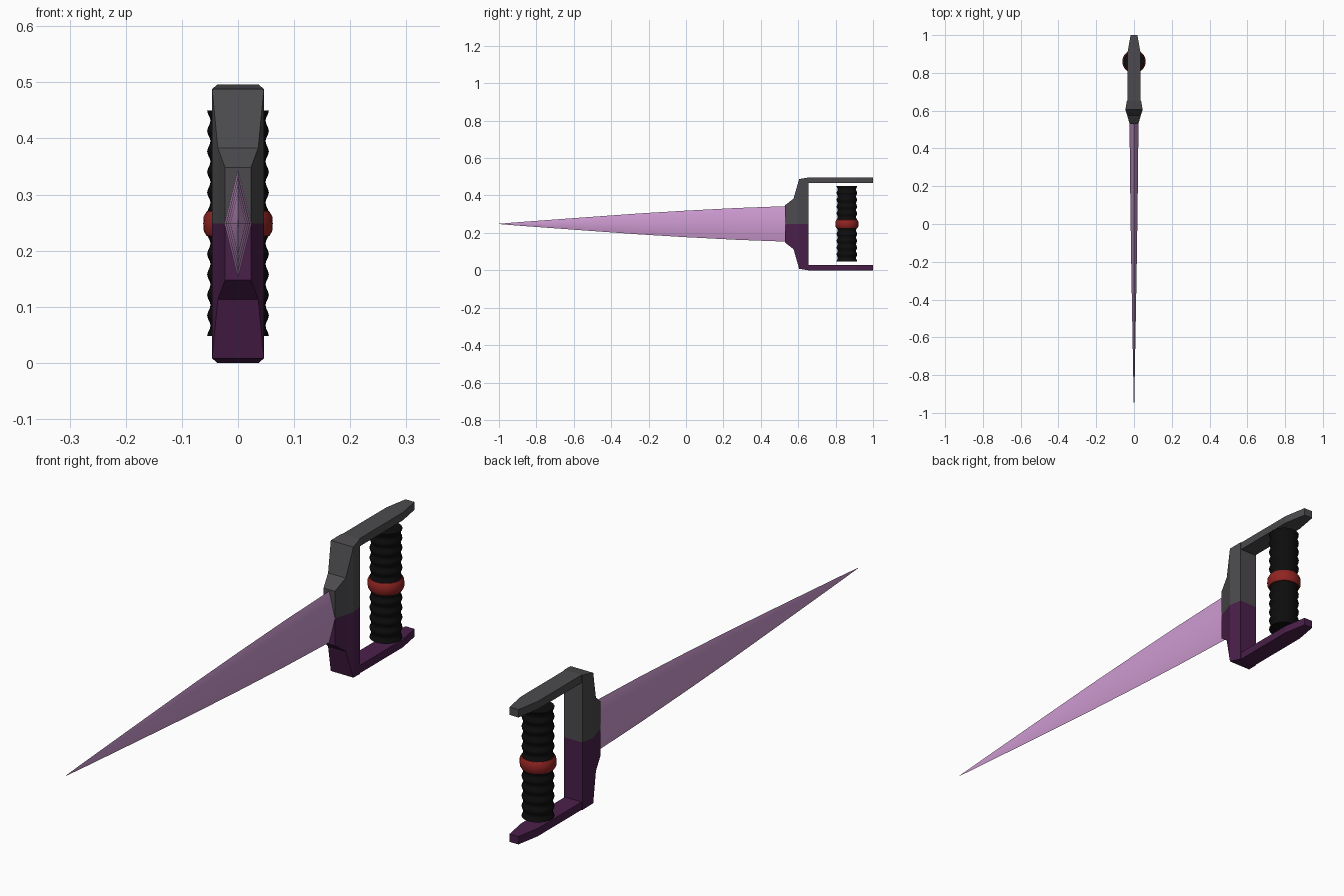
import bpy, bmesh, math

cube = bpy.data.objects.get("Cube")
if cube:
    bpy.data.objects.remove(cube, do_unlink=True)

MID = 0.248


def material(name, rgb):
    mat = bpy.data.materials.new(name)
    mat.use_nodes = True
    mat.diffuse_color = (*rgb, 1)
    mat.node_tree.nodes["Principled BSDF"].inputs["Base Color"].default_value = (*rgb, 1)
    return mat


pink = material("pink_blade", (0.62, 0.33, 0.64))
grey = material("dark_grey", (0.072, 0.068, 0.073))
purple = material("dark_purple", (0.068, 0.014, 0.068))
black = material("black_grip", (0.004, 0.004, 0.004))
red = material("red_band", (0.28, 0.018, 0.016))


def loft(name, rings, mat, angle=None):
    """Skin a list of equal-sized closed rings and cap both ends."""
    bm = bmesh.new()
    loops = [[bm.verts.new(p) for p in ring] for ring in rings]
    n = len(loops[0])
    for a, b in zip(loops, loops[1:]):
        for i in range(n):
            j = (i + 1) % n
            bm.faces.new((a[i], a[j], b[j], b[i]))
    bm.faces.new(loops[0])
    bm.faces.new(loops[-1])
    bmesh.ops.recalc_face_normals(bm, faces=bm.faces)
    mesh = bpy.data.meshes.new(name)
    bm.to_mesh(mesh)
    bm.free()
    obj = bpy.data.objects.new(name, mesh)
    bpy.context.collection.objects.link(obj)
    mesh.materials.append(mat)
    if angle:
        bpy.ops.object.select_all(action="DESELECT")
        obj.select_set(True)
        bpy.context.view_layer.objects.active = obj
        bpy.ops.object.shade_smooth_by_angle(angle=math.radians(angle))
    return obj


def box_ring(y, w, z0, z1):
    return [(-w, y, z0), (w, y, z0), (w, y, z1), (-w, y, z1)]


def turned(name, profile, y, mat, sides=24):
    """Lathe (radius, z) points about a vertical axis."""
    turns = [2 * math.pi * i / sides for i in range(sides)]
    return loft(name, [[(r * math.cos(t), y + r * math.sin(t), z) for t in turns]
                       for r, z in profile], mat, 40)


# Blade: long diamond section with gently bowed edges
blade_stations = [(-1.0, 0.0008), (-0.9, 0.009), (-0.75, 0.02), (-0.53, 0.036),
                  (-0.25, 0.056), (0.0, 0.071), (0.27, 0.085), (0.54, 0.095)]
loft("blade", [[(0, y, MID - h), (h * 0.25, y, MID), (0, y, MID + h), (-h * 0.25, y, MID)]
               for y, h in blade_stations], pink, 32)

# Guard halves and arms, mirrored about the middle height
guard_stations = [(0.53, 0.023, 0.1), (0.575, 0.036, 0.135),
                  (0.605, 0.046, 0.24), (0.655, 0.037, MID)]
arm_stations = [(0.655, 0.034), (0.91, 0.034), (1.0, 0.018)]
for side, sign, mat in (("upper", 1, grey), ("lower", -1, purple)):
    loft(side + "_guard", [box_ring(y, w, MID, MID + sign * h)
                           for y, w, h in guard_stations], mat)
    loft(side + "_arm", [box_ring(y, w, MID + sign * 0.219, MID + sign * MID)
                         for y, w in arm_stations], mat)

# Ribbed grip with a rounded band around its middle
GRIP_Y, RIBS, STEPS = 0.86, 11, 6
count = RIBS * STEPS
turned("grip", [(0.052 + 0.003 * math.cos(2 * math.pi * i / STEPS), 0.048 + 0.402 * i / count)
                for i in range(count + 1)], GRIP_Y, black)
turned("grip_band", [(0.048, 0.224), (0.056, 0.226), (0.061, 0.235), (0.062, MID),
                     (0.061, 0.261), (0.056, 0.27), (0.048, 0.272)], GRIP_Y, red)
